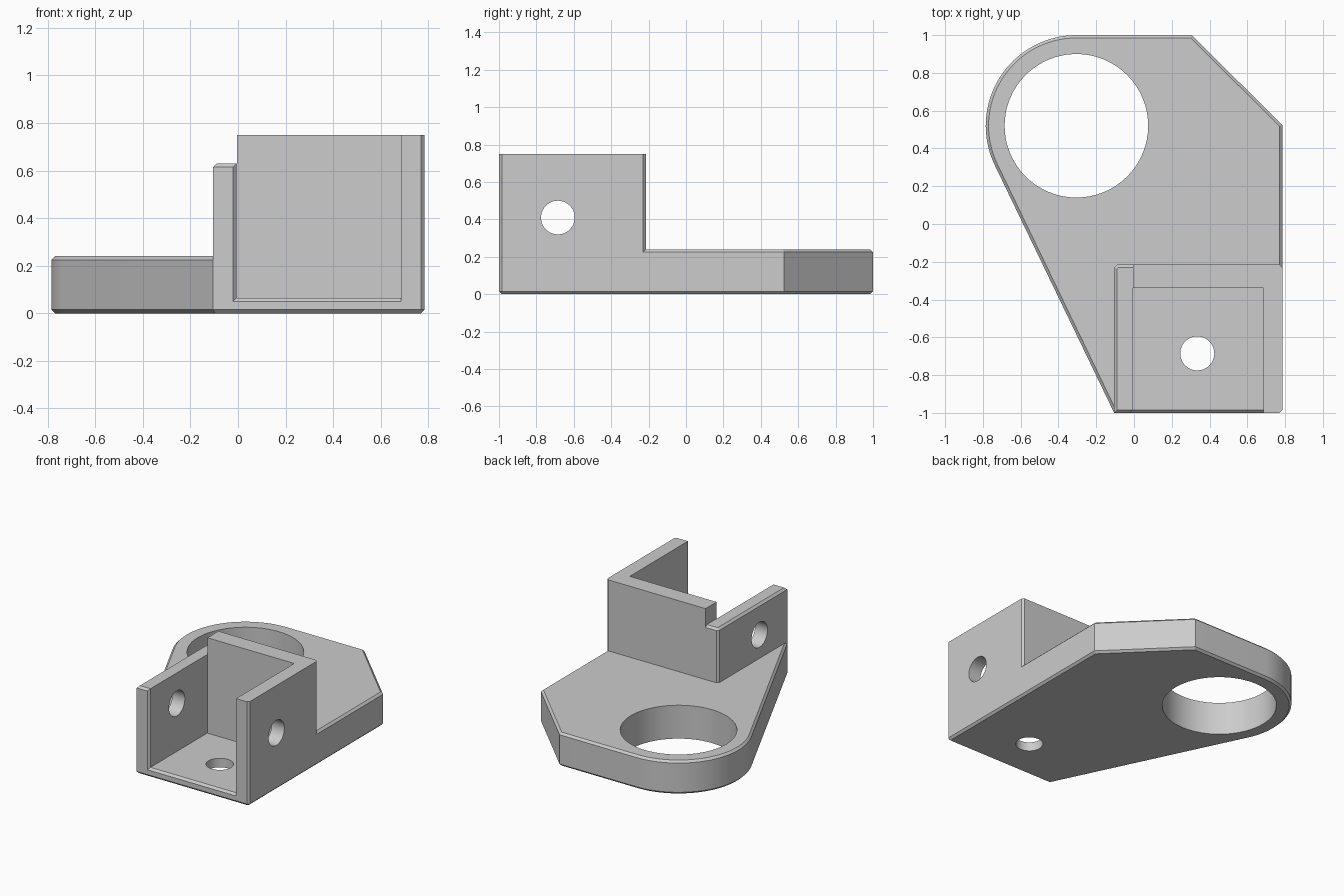
import bpy
import bmesh
import math
from mathutils import Vector, Matrix

cube = bpy.data.objects.get("Cube")
if cube:
    bpy.data.objects.remove(cube, do_unlink=True)

BEVEL = 0.015
RIGHT, FRONT, REAR = 0.785, -1.0, -0.215
OUTER, INNER = -0.105, -0.005

grey = bpy.data.materials.new("plain grey")
grey.use_nodes = True
colour = (0.604, 0.604, 0.604, 1)
grey.diffuse_color = colour
grey.node_tree.nodes["Principled BSDF"].inputs["Base Color"].default_value = colour


def make_object(name, bm):
    bmesh.ops.recalc_face_normals(bm, faces=bm.faces)
    mesh = bpy.data.meshes.new(name)
    bm.to_mesh(mesh)
    bm.free()
    mesh.materials.append(grey)
    obj = bpy.data.objects.new(name, mesh)
    bpy.context.collection.objects.link(obj)
    return obj


def inset(points, d):
    """Mitred inward offset of a counter-clockwise outline."""
    result = []
    for i, p in enumerate(points):
        a = (p - points[i - 1]).normalized()
        b = (points[(i + 1) % len(points)] - p).normalized()
        na, nb = Vector((-a.y, a.x)), Vector((-b.y, b.x))
        result.append(p + (na + nb) * d / (1 + na.dot(nb)))
    return result


def loft(name, rings):
    """Close a stack of equal-length rings into a solid."""
    bm = bmesh.new()
    loops = [[bm.verts.new(p) for p in ring] for ring in rings]
    for low, high in zip(loops, loops[1:]):
        for i in range(len(low)):
            bm.faces.new((low[i - 1], low[i], high[i], high[i - 1]))
    bm.faces.new(loops[0])
    bm.faces.new(loops[-1])
    return make_object(name, bm)


def prism(name, outline, levels):
    pts = [Vector(p) for p in outline]
    return loft(name, [[(p.x, p.y, z) for p in inset(pts, d)] for z, d in levels])


def cylinder(name, centre, radius, depth, axis="Z"):
    bm = bmesh.new()
    turn = Matrix.Rotation(math.pi / 2, 4, "Y") if axis == "X" else Matrix()
    bmesh.ops.create_cone(bm, cap_ends=True, segments=64, radius1=radius,
                          radius2=radius, depth=depth,
                          matrix=Matrix.Translation(centre) @ turn)
    return make_object(name, bm)


def combine(target, other, operation):
    other.hide_render = True
    mod = target.modifiers.new(other.name, "BOOLEAN")
    mod.operation, mod.solver, mod.object = operation, "EXACT", other
    bpy.context.view_layer.objects.active = target
    bpy.ops.object.modifier_apply(modifier=mod.name)
    bpy.data.objects.remove(other, do_unlink=True)


# Base plate: rounded lobe with a straight side tangent to it
lobe, radius = Vector((-0.305, 0.52)), 0.48
tip = Vector((OUTER, FRONT))
to_tip = tip - lobe
end = math.atan2(to_tip.y, to_tip.x) - math.acos(radius / to_tip.length) + 2 * math.pi
start, steps = math.pi / 2, 32
arc = [lobe + radius * Vector((math.cos(t), math.sin(t)))
       for t in (start + (end - start) * i / steps for i in range(steps + 1))]
front_corner = [(RIGHT - BEVEL, FRONT), (RIGHT, FRONT + BEVEL)]
plate = [tip] + front_corner + [(RIGHT, 0.525), (0.305, 1.0)] + arc
bracket = prism("mounting_bracket", plate,
                [(0, BEVEL), (BEVEL, 0), (0.24 - BEVEL, 0), (0.24, BEVEL)])

# Tall housing and the lower side wall
housing = [(INNER, FRONT)] + front_corner + [
    (RIGHT, REAR - BEVEL), (RIGHT - BEVEL, REAR), (INNER, REAR)]
combine(bracket, prism("housing", housing, [(0.1, 0), (0.75, 0)]), "UNION")
side = [(OUTER, FRONT), (0.1, FRONT), (0.1, REAR),
        (OUTER + BEVEL, REAR), (OUTER, REAR - BEVEL)]
combine(bracket, prism("low_side_wall", side,
                       [(0.1, 0), (0.63 - BEVEL, 0), (0.63, BEVEL)]), "UNION")


# Open pocket, flared at the front along the floor and low wall
def section(y, left, floor):
    return [(left, y, floor), (0.685, y, floor), (0.685, y, 1), (left, y, 1)]


left = INNER - 0.001
combine(bracket, loft("pocket", [
    section(FRONT - 0.1, left - BEVEL, 0.05),
    section(FRONT, left - BEVEL, 0.05),
    section(FRONT + BEVEL, left, 0.065),
    section(-0.34, left, 0.065)]), "DIFFERENCE")

# Bores through the lobe, the floor and both side walls
for bore in (cylinder("lobe_bore", (lobe.x, lobe.y, 0.1), 0.38, 1),
             cylinder("floor_bore", (0.335, -0.685, 0), 0.09, 0.4),
             cylinder("side_bore", (0.3, -0.685, 0.41), 0.09, 2, "X")):
    combine(bracket, bore, "DIFFERENCE")

bpy.ops.object.select_all(action="DESELECT")
bracket.select_set(True)
bpy.context.view_layer.objects.active = bracket
bpy.ops.object.shade_smooth_by_angle(angle=math.radians(30))
